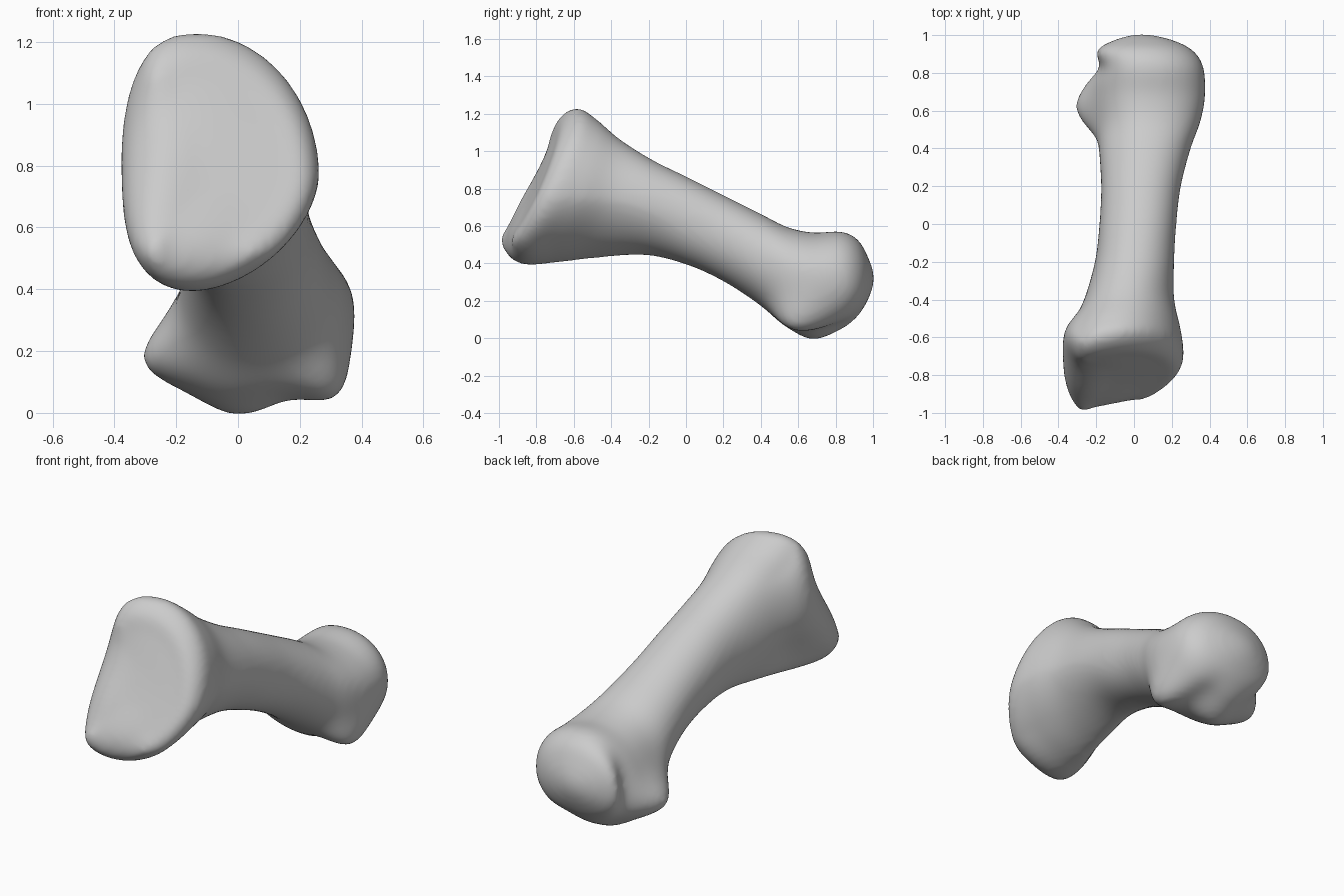
import bpy, bmesh, math
from mathutils import Vector

cube = bpy.data.objects.get("Cube")
if cube:
    bpy.data.objects.remove(cube)

bone_grey = bpy.data.materials.new("bone_grey")
bone_grey.use_nodes = True
colour = (0.6, 0.6, 0.6, 1)
bone_grey.diffuse_color = colour
bone_grey.node_tree.nodes["Principled BSDF"].inputs["Base Color"].default_value = colour

SIDES = 64

# Cross-sections: y, tilt, then the left, right, top and bottom points as x, z
BASE_RIM = (-.77, 1, (-.378, .74), (.262, .77), (-.13, 1.23), (-.14, .395))
SHAFT = [
    (-.62, .8, (-.365, .73), (.25, .76), (-.11, 1.175), (-.15, .405)),
    (-.42, .5, (-.285, .70), (.213, .75), (-.06, 1.065), (-.13, .43)),
    (-.2, .2, (-.21, .68), (.213, .71), (-.01, .955), (-.08, .445)),
    (0, 0, (-.183, .62), (.224, .64), (.02, .865), (-.02, .395)),
    (.2, 0, (-.174, .53), (.248, .54), (.04, .765), (.02, .305)),
    (.4, 0, (-.185, .4), (.3, .42), (.06, .665), (.04, .175)),
    (.54, 0, (-.19, .3), (.35, .36), (.07, .595), (.02, .06)),
    (.68, 0, (-.2, .28), (.375, .33), (.07, .565), (.01, -.008)),
    (.83, 0, (-.2, .29), (.367, .32), (.07, .57), (.04, .045)),
    (.92, 0, (-.195, .3), (.31, .31), (.06, .525), (.05, .12)),
    (.975, 0, (-.1, .31), (.2, .32), (.05, .43), (.05, .21)),
    (1.003, 0, (0, .32), (.08, .32), (.04, .35), (.04, .29)),
]

# Knobs and hollows: centre, spread, pull
KNOBS = [
    # side knob, lower knob and the neck groove beside the head
    ((-.19, .61, .17), (.15, .115, .1), (-.125, 0, -.01)),
    ((.28, .6, .09), (.1, .12, .09), (.05, -.05, -.05)),
    ((-.2, .83, .3), (.08, .04, .16), (.03, 0, 0)),
    # hollows on both sides of the keel under the head
    ((.16, .72, .02), (.06, .16, .08), (0, 0, .04)),
    ((-.11, .7, .06), (.06, .14, .08), (0, 0, .02)),
    # hollows in the rim and flank of the base
    ((-.36, -.76, .93), (.12, .15, .15), (0, .05, 0)),
    ((-.33, -.55, .58), (.1, .12, .1), (.035, 0, .01)),
]


def ring(section, scale=1, push=0):
    """Closed outline through four extreme points, one rounded arc per quarter."""
    y, tilt, left, right, top, bottom = section
    mid = Vector(((left[0] + right[0]) / 2, (top[1] + bottom[1]) / 2))
    points = []
    for i in range(SIDES):
        a = math.tau * i / SIDES
        c, s = math.cos(a), math.sin(a)
        side = right if c > 0 else left
        end = top if s > 0 else bottom
        if s > 0:
            power = .95 + tilt * (.07 if c > 0 else -.2)
        else:
            power = .95 + tilt * ((.2 if c > 0 else -.12) + .8 * (1 - tilt))
        p = Vector((end[0] + (side[0] - end[0]) * abs(c) ** power,
                    side[1] + (end[1] - side[1]) * abs(s) ** power))
        p = mid + (p - mid) * scale
        lean = .45 * (p.y - .8) + .2 * (p.x + .1)
        lean += max(0, -.28 - p.x) + .8 * max(0, .52 - p.y)
        points.append(Vector((p.x, y + push + tilt * lean, p.y)))
    return points


def spline(a, b, c, d, t):
    return (b * 2 + (c - a) * t + (a * 2 - b * 5 + c * 4 - d) * t ** 2
            + (b * 3 - a - c * 3 + d) * t ** 3) / 2


def pull_knobs(p):
    moved = p.copy()
    for centre, spread, pull in KNOBS:
        far = sum(((p[k] - centre[k]) / spread[k]) ** 2 for k in range(3))
        moved += Vector(pull) * math.exp(-far / 2)
    return moved


# Shallow dished joint face, rim, then the shaft and the rounded head
rings = [ring(BASE_RIM, .2, -.06), ring(BASE_RIM, .6, -.065),
         ring(BASE_RIM, .87, -.065), ring(BASE_RIM)]
rings += [ring(s) for s in SHAFT]
fine = []
for k in range(len(rings) - 1):
    before, after = rings[max(k - 1, 0)], rings[min(k + 2, len(rings) - 1)]
    for step in range(6):
        fine.append([spline(*p, step / 6)
                     for p in zip(before, rings[k], rings[k + 1], after)])
fine.append(rings[-1])

bm = bmesh.new()
loops = [[bm.verts.new(pull_knobs(p)) for p in r] for r in fine]
for one, two in zip(loops, loops[1:]):
    for i in range(SIDES):
        j = (i + 1) % SIDES
        bm.faces.new((one[i], one[j], two[j], two[i]))
bm.faces.new(loops[0])
bm.faces.new(loops[-1])
bmesh.ops.recalc_face_normals(bm, faces=bm.faces)

mesh = bpy.data.meshes.new("bone")
bm.to_mesh(mesh)
bm.free()
bone = bpy.data.objects.new("bone", mesh)
bpy.context.collection.objects.link(bone)
mesh.materials.append(bone_grey)

# Even, smooth skin
remesh = bone.modifiers.new("even_skin", 'REMESH')
remesh.mode = 'VOXEL'
remesh.voxel_size = .016
remesh.use_smooth_shade = True
relax = bone.modifiers.new("relax", 'SMOOTH')
relax.factor = .5
relax.iterations = 12

bpy.context.view_layer.objects.active = bone
bone.select_set(True)
bpy.ops.object.shade_smooth()
